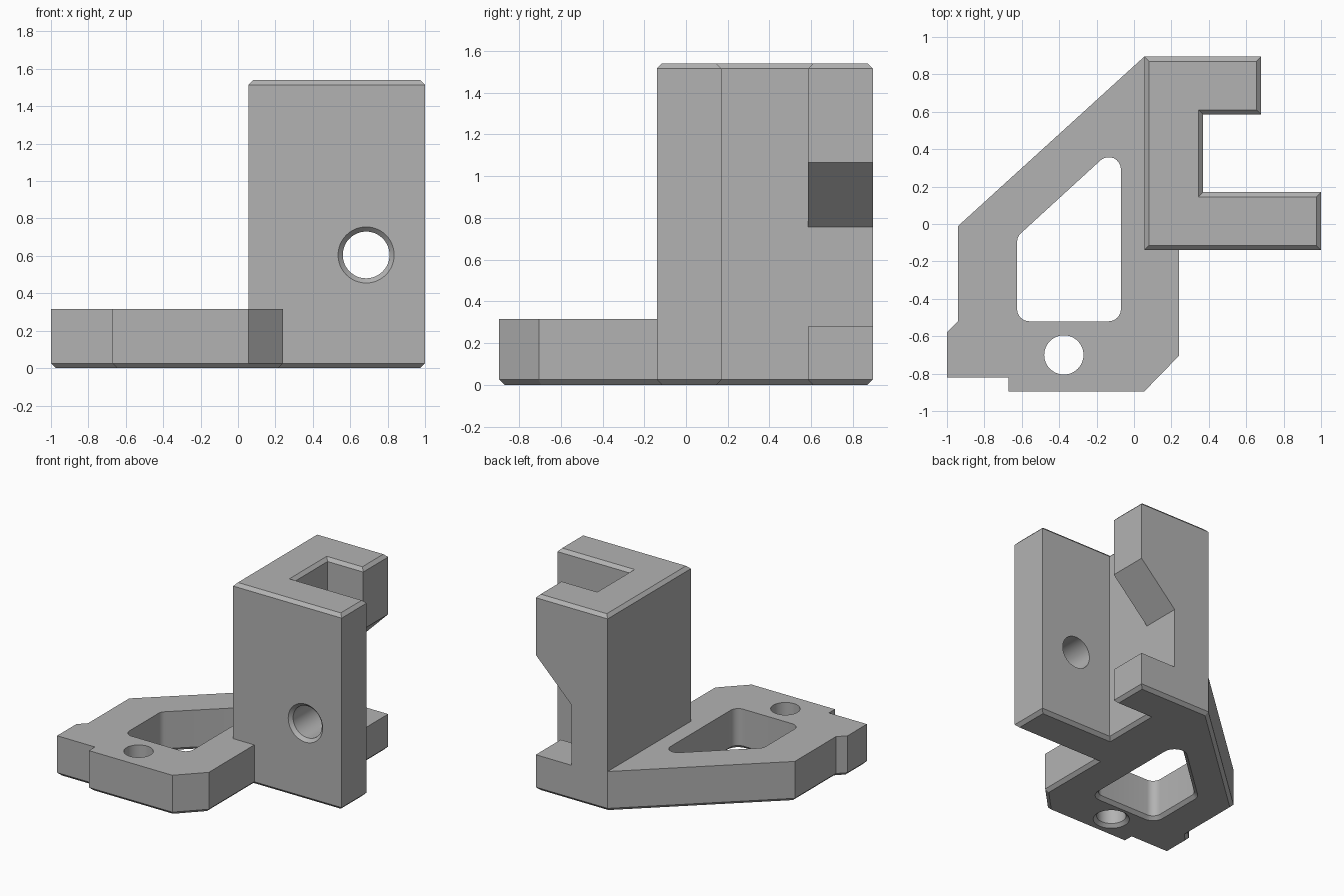
import bpy, bmesh, math
from mathutils import Vector

if "Cube" in bpy.data.objects:
    bpy.data.objects.remove(bpy.data.objects["Cube"])

CHAMFER, PLATE_TOP, TOP = 0.025, 0.315, 1.54

grey = bpy.data.materials.new("plain grey")
grey.use_nodes = True
grey.diffuse_color = (0.45, 0.45, 0.45, 1)
grey.node_tree.nodes["Principled BSDF"].inputs["Base Color"].default_value = grey.diffuse_color


def inset(points, d):
    """Mitred inward offset of a counter-clockwise outline."""
    result = []
    for i, p in enumerate(points):
        a = (Vector(p) - Vector(points[i - 1])).normalized()
        b = (Vector(points[(i + 1) % len(points)]) - Vector(p)).normalized()
        na, nb = Vector((-a.y, a.x)), Vector((-b.y, b.x))
        result.append(Vector(p) + (na + nb) * d / (1 + na.dot(nb)))
    return result


def rounded(points, r, grow=0):
    """Rounded outline; grow widens it about the same corner centres."""
    result = []
    for i, c in enumerate(inset(points, r)):
        p, q, s = points[i - 1], points[i], points[(i + 1) % len(points)]
        a0 = math.atan2(q[1] - p[1], q[0] - p[0]) - math.pi / 2
        a1 = math.atan2(s[1] - q[1], s[0] - q[0]) - math.pi / 2
        turn = (a1 - a0) % (2 * math.pi)
        for k in range(9):
            a = a0 + turn * k / 8
            result.append(c + Vector((math.cos(a), math.sin(a))) * (r + grow))
    return result


def circle(x, y, r, n=48):
    return [(x + r * math.cos(2 * math.pi * k / n), y + r * math.sin(2 * math.pi * k / n))
            for k in range(n)]


def ring(bm, points, z):
    return [bm.verts.new((p[0], p[1], z)) for p in points]


def bridge(bm, low, high):
    for i in range(len(low)):
        bm.faces.new((low[i - 1], low[i], high[i], high[i - 1]))


def finish(bm, name):
    bmesh.ops.recalc_face_normals(bm, faces=bm.faces)
    mesh = bpy.data.meshes.new(name)
    bm.to_mesh(mesh)
    bm.free()
    mesh.materials.append(grey)
    obj = bpy.data.objects.new(name, mesh)
    bpy.context.collection.objects.link(obj)
    return obj


def loft(name, sections):
    """Closed solid through (outline, height) sections."""
    bm = bmesh.new()
    rings = [ring(bm, pts, z) for pts, z in sections]
    for low, high in zip(rings, rings[1:]):
        bridge(bm, low, high)
    bm.faces.new(rings[0])
    bm.faces.new(rings[-1])
    return finish(bm, name)


# Bracket body: shared footprint with a column rising from one side of it
column_edge = [(0.24, -0.14), (1, -0.14), (1, 0.17), (0.37, 0.17),
               (0.37, 0.585), (0.68, 0.585), (0.68, 0.895), (0.055, 0.895)]
plate_edge = [(-0.94, -0.01), (-0.94, -0.52), (-1, -0.58), (-1, -0.82),
              (-0.67, -0.82), (-0.67, -0.895), (0.055, -0.895), (0.24, -0.705)]
footprint = column_edge + plate_edge
column = column_edge + [(0.055, -0.14)]

bm = bmesh.new()
bottom = ring(bm, inset(footprint, CHAMFER), 0)
lower = ring(bm, footprint, CHAMFER)
upper = ring(bm, footprint, PLATE_TOP)
bm.faces.new(bottom)
bridge(bm, bottom, lower)
bridge(bm, lower, upper)
n = len(column_edge)
inner = bm.verts.new((0.055, -0.14, PLATE_TOP))
bm.faces.new(upper[n - 1:] + [upper[0], inner])
shoulder = ring(bm, column, TOP - CHAMFER)
crown = ring(bm, inset(column, CHAMFER), TOP)
bridge(bm, upper[:n] + [inner], shoulder)
bridge(bm, shoulder, crown)
bm.faces.new(crown)
bmesh.ops.recalc_face_normals(bm, faces=bm.faces)
bmesh.ops.dissolve_limit(bm, angle_limit=0.01, verts=bm.verts, edges=bm.edges)
body = finish(bm, "bracket_body")

# Cutters: plate window and plate hole, both flared at the underside
window = [(-0.625, -0.52), (-0.07, -0.52), (-0.07, 0.44), (-0.625, -0.068)]
wide = rounded(window, 0.065, CHAMFER)
narrow = rounded(window, 0.065)
window_cutter = loft("window_cutter", [(wide, -0.1), (wide, 0), (narrow, CHAMFER), (narrow, 0.5)])


def hole(name, x, y, r, depth):
    big, small = circle(x, y, r + CHAMFER), circle(x, y, r)
    return loft(name, [(big, -0.1), (big, 0), (small, CHAMFER), (small, depth)])


plate_hole = hole("plate_hole_cutter", -0.375, -0.70, 0.105, 0.5)

# Front wall hole, turned to run from front to back
wall_hole = hole("wall_hole_cutter", 0.685, 0.605, 0.125, 0.42)
for v in wall_hole.data.vertices:
    v.co = (v.co.x, v.co.z - 0.14, v.co.y)
wall_hole.data.flip_normals()

# Notch with a sloped upper side, cut through the back wall
notch = loft("notch_cutter", [([(0.37, 0.28), (0.9, 0.28), (0.9, 1.285), (0.37, 0.755)], z)
                              for z in (0.45, 1.1)])
for v in notch.data.vertices:
    v.co = (v.co.x, v.co.z, v.co.y)
notch.data.flip_normals()

bpy.ops.object.select_all(action="DESELECT")
body.select_set(True)
bpy.context.view_layer.objects.active = body
for cutter in (window_cutter, plate_hole, wall_hole, notch):
    cutter.hide_render = True
    mod = body.modifiers.new(cutter.name, "BOOLEAN")
    mod.operation, mod.solver, mod.object = "DIFFERENCE", "EXACT", cutter
    bpy.ops.object.modifier_apply(modifier=mod.name)
    bpy.data.objects.remove(cutter)

bpy.ops.object.shade_smooth_by_angle(angle=math.radians(25))
